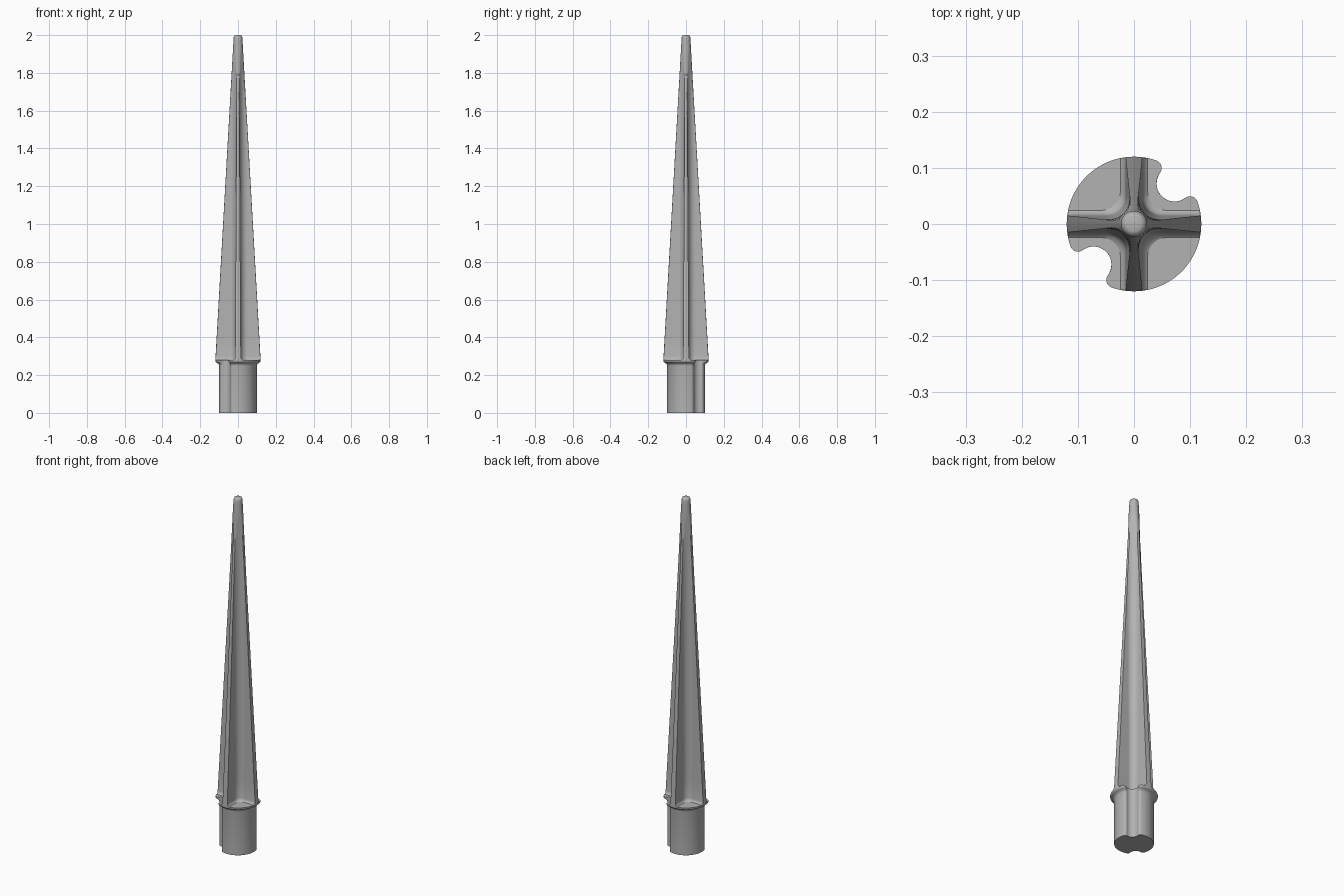
import bpy, bmesh
from math import pi, sin, cos, acos, atan2, hypot, radians

if "Cube" in bpy.data.objects:
    bpy.data.objects.remove(bpy.data.objects["Cube"])

grey = bpy.data.materials.new("plain grey")
grey.diffuse_color = (0.45, 0.45, 0.45, 1)
grey.use_nodes = True
grey.node_tree.nodes["Principled BSDF"].inputs["Base Color"].default_value = grey.diffuse_color


def loft(name, rings):
    """Skin a stack of closed rings, given as (z, outline), and cap both ends."""
    bm = bmesh.new()
    loops = [[bm.verts.new((x, y, z)) for x, y in pts] for z, pts in rings]
    n = len(loops[0])
    for a, b in zip(loops, loops[1:]):
        for i in range(n):
            j = (i + 1) % n
            bm.faces.new((a[i], a[j], b[j], b[i]))
    bm.faces.new(loops[0][::-1])
    bm.faces.new(loops[-1])
    bmesh.ops.recalc_face_normals(bm, faces=bm.faces)
    mesh = bpy.data.meshes.new(name)
    bm.to_mesh(mesh)
    bm.free()
    mesh.materials.append(grey)
    ob = bpy.data.objects.new(name, mesh)
    bpy.context.collection.objects.link(ob)
    bpy.ops.object.select_all(action='DESELECT')
    ob.select_set(True)
    bpy.context.view_layer.objects.active = ob
    bpy.ops.object.shade_smooth_by_angle(angle=radians(35))
    return ob


def arc(cx, cy, r, a0, a1, n):
    return [(cx + r * cos(a0 + (a1 - a0) * i / n),
             cy + r * sin(a0 + (a1 - a0) * i / n)) for i in range(n + 1)]


def turn(pts, a):
    return [(x * cos(a) - y * sin(a), x * sin(a) + y * cos(a)) for x, y in pts]


def notched_disc(R, d=0.102, groove=0.032, lip=0.014):
    """Circle with two opposite round grooves that have rounded lips."""
    k = R - lip
    A = acos((d * d + k * k - (groove + lip) ** 2) / (2 * d * k))
    lx, ly = k * cos(A), k * sin(A)
    t = atan2(ly, lx - d)                      # from groove centre to lip centre
    half = arc(d, 0, groove, pi, t, 8)         # groove wall
    half += arc(lx, ly, lip, t + pi, A + 2 * pi, 8)[1:] if t + pi > A + 2 * pi \
        else arc(lx, ly, lip, t - pi, A, 8)[1:]  # lip
    half += arc(0, 0, R, A, pi / 2, 14)[1:]    # outer wall
    mirrored = [(x, -y) for x, y in half[:0:-1]]
    side = mirrored + half[:-1]
    return turn(side, pi / 4) + turn(side, pi * 5 / 4)


def cross(R, w, fillet):
    """Four ribs of half width w with filleted inner corners, kept inside radius R."""
    c = w + fillet
    tip = max(R * R - w * w, 0) ** 0.5
    a = atan2(w, tip)
    rib = [(max(c, tip) + (c - max(c, tip)) * i / 6, w) for i in range(6)]
    quarter = arc(0, 0, R, -a, a, 4)[:-1] + rib
    quarter += arc(c, c, fillet, 1.5 * pi, pi, 12)
    quarter += [(y, x) for x, y in rib[:0:-1]]
    fitted = []
    for x, y in quarter:
        s = min(1, R / hypot(x, y))
        fitted.append((x * s, y * s))
    return [p for q in range(4) for p in turn(fitted, q * pi / 2)]


# Grooved socket plug with its flared collar
profile = [(0, 0.1), (0.25, 0.1), (0.255, 0.101), (0.26, 0.104), (0.264, 0.109),
           (0.268, 0.116), (0.271, 0.119), (0.274, 0.12), (0.28, 0.12)]
loft("socket_plug_and_collar", [(z, notched_disc(r)) for z, r in profile])

# Tapered four-ribbed blade
Z0, Z1 = 0.278, 1.97
rings = []
for z, flare in [(0.278, 0.012), (0.281, 0.008), (0.285, 0.004), (0.29, 0.0015),
                 (0.298, 0)] + [(0.298 + 1.6 * i / 16, 0) for i in range(1, 17)] + \
                [(1.92, 0), (1.95, 0), (1.97, 0)]:
    t = (z - Z0) / (Z1 - Z0)
    rings.append((z, cross(0.12 - 0.096 * t, 0.015 - 0.01 * t + flare,
                           0.034 + 0.012 * t)))
# Rounded tip
for z, r in [(1.985, 0.0235), (1.993, 0.0215), (1.998, 0.018), (2.0, 0.013)]:
    rings.append((z, cross(r, 0.005, 0.046)))
loft("ribbed_blade", rings)
